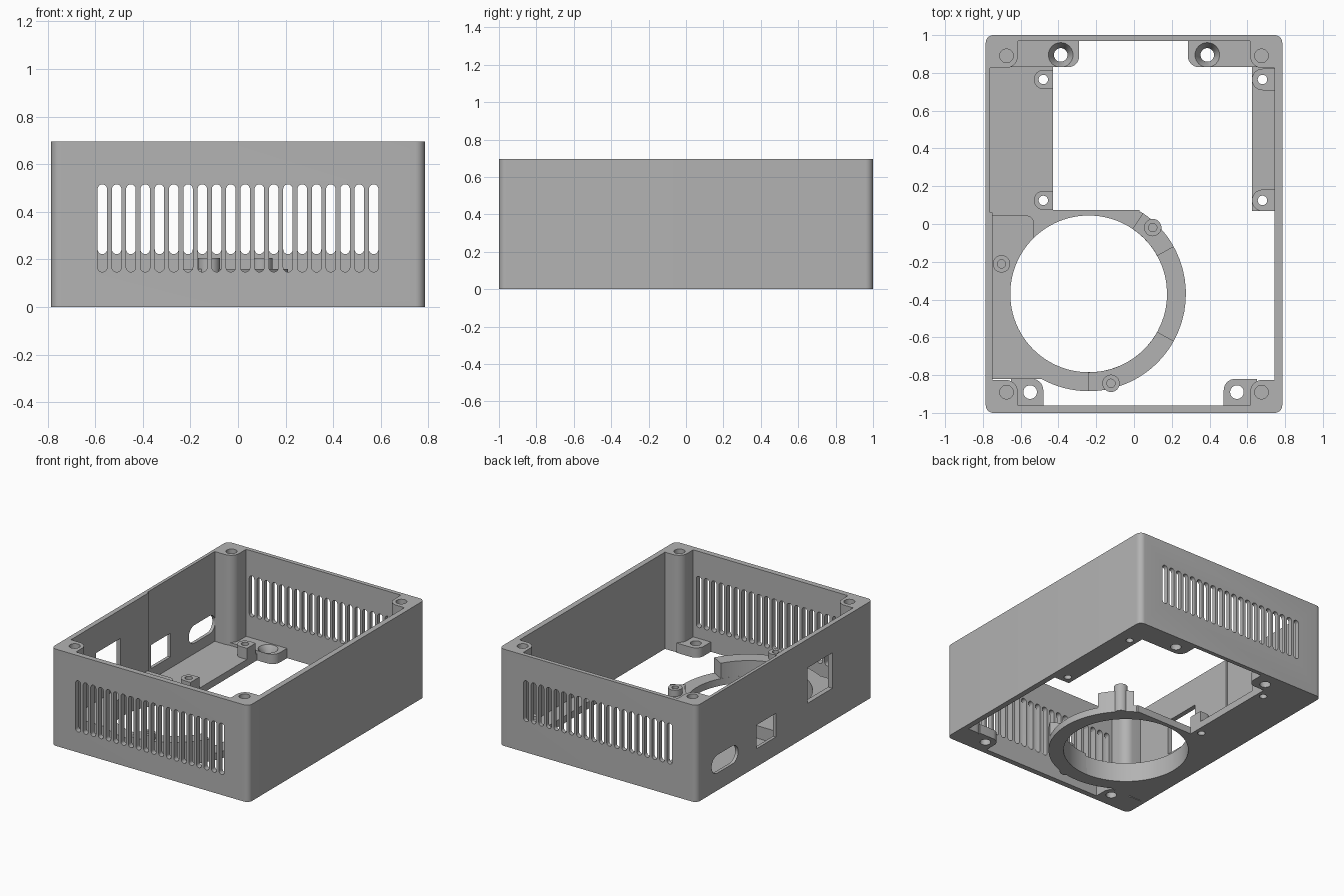
import bpy, bmesh, math

if "Cube" in bpy.data.objects:
    bpy.data.objects.remove(bpy.data.objects["Cube"], do_unlink=True)

grey = bpy.data.materials.new("printed_grey")
grey.use_nodes = True
grey.diffuse_color = (0.45, 0.45, 0.45, 1)
grey.node_tree.nodes["Principled BSDF"].inputs["Base Color"].default_value = (0.45, 0.45, 0.45, 1)

FAN = (-0.24, -0.37)
R_IN, R_OUT = 0.415, 0.515
FLOOR, TAB, TOP = 0.05, 0.07, 0.695


# Outline helpers
def arc(cx, cy, r, a0, a1, n):
    return [(cx + r * math.cos(math.radians(a0 + (a1 - a0) * i / n)),
             cy + r * math.sin(math.radians(a0 + (a1 - a0) * i / n))) for i in range(n + 1)]


def circle(cx, cy, r, n=32):
    return arc(cx, cy, r, 0, 360, n)[:-1]


def rect(x0, x1, y0, y1, radii=(0, 0, 0, 0)):
    """Rectangle with corner radii: low-left, low-right, high-right, high-left."""
    pts = []
    corners = ((x0, y0, 1, 1), (x1, y0, -1, 1), (x1, y1, -1, -1), (x0, y1, 1, -1))
    for i, ((x, y, sx, sy), r) in enumerate(zip(corners, radii)):
        if r:
            pts += arc(x + sx * r, y + sy * r, r, 180 + 90 * i, 270 + 90 * i, 8)
        else:
            pts.append((x, y))
    return pts


def ring_sector(a0, a1):
    return arc(*FAN, R_OUT, a0, a1, 24) + arc(*FAN, R_IN, a1, a0, 24)


# Solid helpers
def solid(name, loops, lo, hi, axis="z"):
    """Extrude each outline between lo and hi along an axis, as one object."""
    place = {"z": lambda u, v, w: (u, v, w), "y": lambda u, v, w: (u, w, v),
             "x": lambda u, v, w: (w, u, v)}[axis]
    bm = bmesh.new()
    for loop in loops:
        a = [bm.verts.new(place(u, v, lo)) for u, v in loop]
        b = [bm.verts.new(place(u, v, hi)) for u, v in loop]
        bm.faces.new(a)
        bm.faces.new(b)
        for i in range(len(a)):
            j = (i + 1) % len(a)
            bm.faces.new((a[i], a[j], b[j], b[i]))
    bmesh.ops.recalc_face_normals(bm, faces=bm.faces)
    mesh = bpy.data.meshes.new(name)
    bm.to_mesh(mesh)
    bm.free()
    mesh.materials.append(grey)
    ob = bpy.data.objects.new(name, mesh)
    bpy.context.collection.objects.link(ob)
    return ob


def cut(ob, cutter):
    mod = ob.modifiers.new("cut", "BOOLEAN")
    mod.operation, mod.solver, mod.object = "DIFFERENCE", "EXACT", cutter
    bpy.context.view_layer.objects.active = ob
    bpy.ops.object.modifier_apply(modifier=mod.name)


parts, cutters = [], []


def part(*args):
    parts.append(solid(*args))
    return parts[-1]


def cutter(*args):
    cutters.append(solid(*args))
    cutters[-1].hide_render = True
    return cutters[-1]


# Outer wall
shell = part("wall", [rect(-0.785, 0.785, -1, 1, (0.04,) * 4)], 0, TOP)
cut(shell, cutter("cavity", [rect(-0.75, 0.745, -0.96, 0.97)], -0.1, 1))
cut(shell, cutter("wall_recess", [rect(-0.762, -0.7, 0.06, 0.84)], FLOOR, 1))

# Vent slots, longer at the front
for name, z0, y0, y1 in (("front_vents", 0.147, -1.1, -0.9), ("back_vents", 0.222, 0.9, 1.1)):
    slots = [rect(x - 0.02, x + 0.02, z0, 0.515, (0.0199,) * 4)
             for x in (-0.57 + 0.06 * i for i in range(20))]
    cut(shell, cutter(name, slots, y0, y1, "y"))

# Connector openings in the side wall
cut(shell, cutter("ports", [rect(-0.54, -0.26, 0.235, 0.49), rect(0.10, 0.32, 0.13, 0.30),
                            rect(0.53, 0.83, 0.125, 0.255, (0.064,) * 4)], -0.9, -0.7, "x"))

# Corner screw posts
pilot = cutter("post_holes", [circle(sx * 0.675, sy * 0.89, 0.036)
                              for sx in (-1, 1) for sy in (-1, 1)], 0.35, 1)
for sx, side in ((-1, "right"), (1, "left")):
    for sy, end in ((-1, "front"), (1, "back")):
        radii = [0, 0, 0, 0]
        radii[{(1, 1): 0, (-1, 1): 1, (-1, -1): 2, (1, -1): 3}[sx, sy]] = 0.065
        xs = sorted((sx * 0.615, sx * 0.765))
        ys = sorted((sy * 0.825, sy * 0.98))
        cut(part(f"{end}_{side}_post", [rect(*xs, *ys, radii)], 0, TOP), pilot)

# Floor strips and fan mount
floor = [
    part("board_floor", [rect(-0.77, -0.43, 0.06, 0.84)], 0, FLOOR),
    part("board_strip", [rect(0.625, 0.76, 0.07, 0.84)], 0, FLOOR),
    part("fan_floor", [rect(-0.77, FAN[0], -0.82, 0.075)], 0, FLOOR),
    part("fan_floor_edge", [rect(FAN[0], 0.03, FAN[1] + 0.2, 0.075)], 0, FLOOR),
    part("fan_platform_front", [rect(-0.77, FAN[0], -0.82, FAN[1])], 0, 0.14),
    part("fan_platform_back", [rect(-0.77, -0.53, FAN[1], 0.045, (0, 0, 0.04, 0))], 0, 0.14),
]
fan_hole = cutter("fan_hole", [circle(*FAN, R_IN, 96)], -0.1, 1)
for ob in floor[2:]:
    cut(ob, fan_hole)
part("fan_ring", [ring_sector(-92, 58)], 0, FLOOR)
part("fan_ring_corner", [ring_sector(180, 270)], 0, 0.14)
part("fan_rail_front", [ring_sector(-90, -29)], 0, 0.16)
part("fan_rail_back", [ring_sector(29, 56)], 0, 0.16)

# Fan screw bosses with blind holes
for i, deg in enumerate((46, 161, -76)):
    x, y = arc(*FAN, 0.488, deg, deg, 1)[0]
    boss = part(f"fan_boss_{i + 1}", [circle(x, y, 0.046)], 0, 0.205)
    cut(boss, cutter("boss_hole", [circle(x, y, 0.022)], 0.08, 1))

# Circuit board standoffs
for y in (0.125, 0.765):
    floor.append(part("standoff_right", [rect(-0.53, -0.43, y - 0.05, y + 0.05,
                                              (0.049, 0, 0, 0.049))], 0, 0.13))
    floor.append(part("standoff_left", [rect(0.625, 0.755, y - 0.057, y + 0.057,
                                             (0.055, 0, 0, 0.055))], 0, 0.13))

# Mounting tabs beside the posts
floor += [
    part("front_right_tab", [rect(-0.65, -0.48, -0.97, -0.82, (0, 0, 0.06, 0))], 0, TAB),
    part("front_left_tab", [rect(0.475, 0.65, -0.97, -0.82, (0, 0, 0, 0.06))], 0, TAB),
    part("back_right_tab", [rect(-0.65, -0.29, 0.83, 0.98, (0, 0.06, 0, 0))], 0, TAB),
    part("back_left_tab", [rect(0.285, 0.65, 0.83, 0.98, (0.06, 0, 0, 0))], 0, TAB),
]
holes = [circle(x, y, 0.025) for x in (-0.48, 0.68) for y in (0.125, 0.765)]
holes += [circle(x, -0.89, 0.036) for x in (-0.55, 0.545)]
holes += [circle(s * 0.388, 0.895, 0.036) for s in (-1, 1)]
through = cutter("screw_holes", holes, -0.1, 0.5)
for ob in floor:
    cut(ob, through)

# Countersinks in the back tabs
for s, ob in ((-1, floor[-2]), (1, floor[-1])):
    bpy.ops.mesh.primitive_cone_add(vertices=32, radius1=0.034, radius2=0.068, depth=0.06,
                                    location=(s * 0.388, 0.895, 0.045))
    cone = bpy.context.object
    cone.data.materials.append(grey)
    cutters.append(cone)
    cut(ob, cone)

for ob in cutters:
    bpy.data.objects.remove(ob, do_unlink=True)

# Smooth the rounded surfaces, keep edges crisp
bpy.ops.object.select_all(action="DESELECT")
for ob in parts:
    ob.select_set(True)
bpy.context.view_layer.objects.active = shell
bpy.ops.object.shade_smooth_by_angle(angle=math.radians(30))
